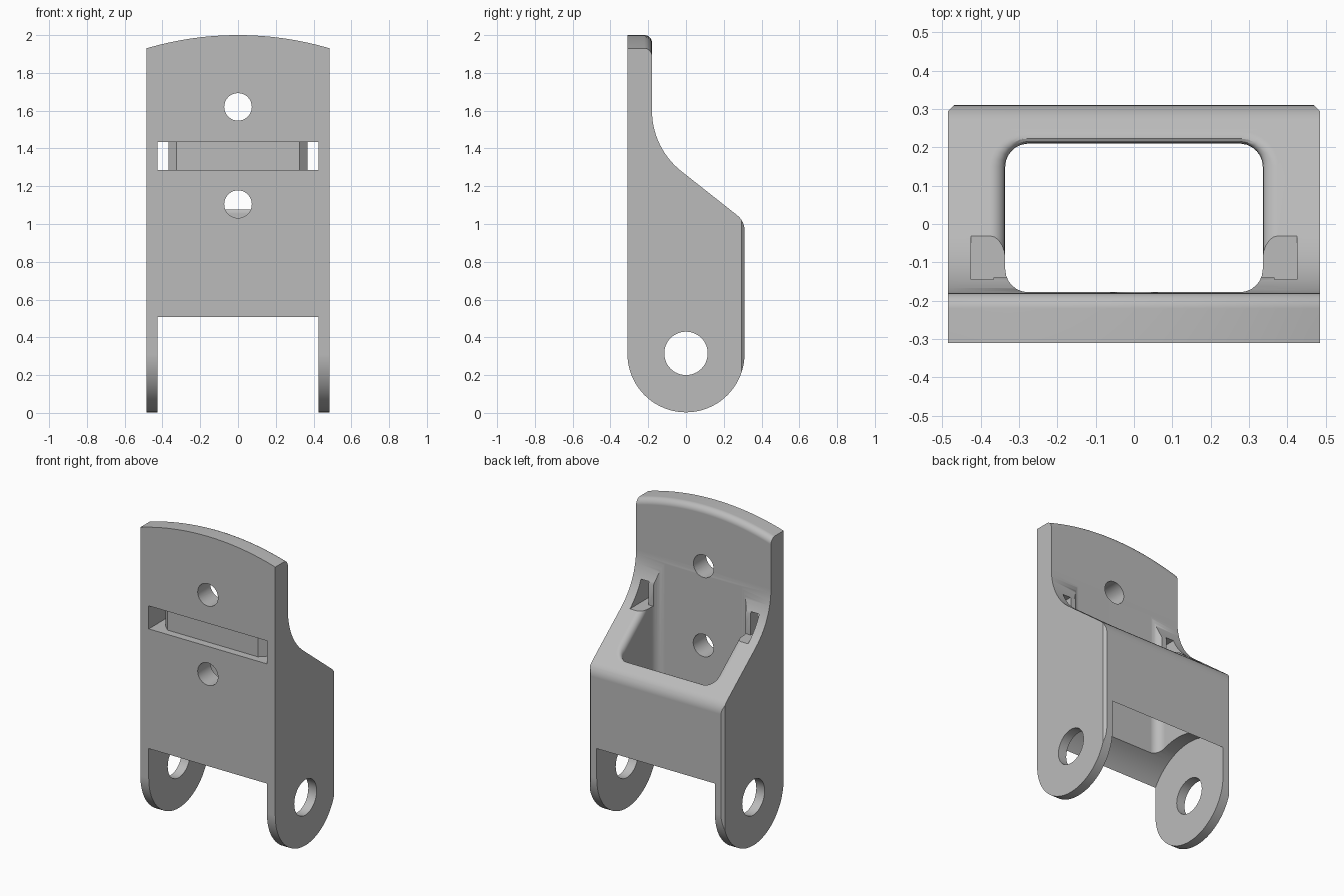
import bpy, bmesh
from math import sin, cos, radians, sqrt, asin

if "Cube" in bpy.data.objects:
    bpy.data.objects.remove(bpy.data.objects["Cube"], do_unlink=True)

grey = bpy.data.materials.new("plain_grey")
grey.use_nodes = True
grey.diffuse_color = (0.5, 0.5, 0.5, 1)
grey.node_tree.nodes["Principled BSDF"].inputs["Base Color"].default_value = (0.5, 0.5, 0.5, 1)

W, D, PLATE, PIVOT = 0.485, 0.31, -0.18, 0.313   # half width, half depth, plate back, pivot height
AXES = {"x": lambda a, b, c: (c, a, b), "y": lambda a, b, c: (a, c, b), "z": lambda a, b, c: (a, b, c)}


def arc(ca, cb, r, start, end, n):
    angles = [radians(start + (end - start) * i / n) for i in range(n + 1)]
    return [(ca + r * cos(t), cb + r * sin(t)) for t in angles]


def prism(name, outline, axis, lo, hi):
    """Extrude a 2D outline along an axis."""
    bm = bmesh.new()
    place = AXES[axis]
    face = bm.faces.new([bm.verts.new(place(a, b, lo)) for a, b in outline])
    ext = bmesh.ops.extrude_face_region(bm, geom=[face])
    step = place(0, 0, hi - lo)
    bmesh.ops.translate(bm, vec=step, verts=[v for v in ext["geom"] if isinstance(v, bmesh.types.BMVert)])
    bmesh.ops.recalc_face_normals(bm, faces=bm.faces)
    mesh = bpy.data.meshes.new(name)
    bm.to_mesh(mesh)
    bm.free()
    mesh.materials.append(grey)
    ob = bpy.data.objects.new(name, mesh)
    bpy.context.collection.objects.link(ob)
    return ob


def combine(ob, cutter, operation="DIFFERENCE"):
    mod = ob.modifiers.new("cut", "BOOLEAN")
    mod.operation, mod.solver, mod.object = operation, "EXACT", cutter
    bpy.context.view_layer.objects.active = ob
    bpy.ops.object.modifier_apply(modifier=mod.name)
    bpy.data.objects.remove(cutter, do_unlink=True)


def round_edges(ob, rule, radius):
    """Fillet the edges that a rule picks out."""
    bm = bmesh.new()
    bm.from_mesh(ob.data)
    bmesh.ops.remove_doubles(bm, verts=bm.verts, dist=0.0002)
    edges = [e for e in bm.edges if len(e.link_faces) == 2 and rule(e)]
    bmesh.ops.bevel(bm, geom=edges, offset=radius, segments=5, profile=0.5,
                    affect="EDGES", clamp_overlap=False)
    bm.to_mesh(ob.data)
    bm.free()


# Side profile: leg round, rounded shoulder, slope, concave sweep, tall plate
turn = 51.8
side = arc(0, PIVOT, D, 180, 360, 40)
side += arc(D - 0.1, 0.967, 0.1, 0, turn, 6)
side += arc(PLATE + 0.408, 1.6, 0.408, 180 + turn, 180, 14)
side += [(PLATE, 2.1), (-D, 2.1)]
bracket = prism("bracket", side, "x", -W, W)

# Crowned top edge
R = 1.715
half = asin(W / R) * 57.29578
crown = [(-W - 0.1, -0.1), (W + 0.1, -0.1), (W + 0.1, 1.9)]
crown += arc(0, 2 - R, R, 90 - half * 1.1, 90 + half * 1.1, 26) + [(-W - 0.1, 1.9)]
combine(bracket, prism("crown_tool", crown, "y", -1, 1), "INTERSECT")


def top_rear(e):
    a, b = (v.co for v in e.verts)
    return all(abs(p.y - PLATE) < 0.001 and p.z > 1.9 for p in (a, b)) and abs(a.x - b.x) > 0.005


round_edges(bracket, top_rear, 0.04)

# Chamfered rear corners
c = 0.016
plan = [(-W - 0.1, -1), (W + 0.1, -1), (W + 0.1, D - c - 0.1), (W, D - c), (W - c, D),
        (W - c - 0.1, D + 0.1), (c + 0.1 - W, D + 0.1), (c - W, D), (-W, D - c), (-W - 0.1, D - c - 0.1)]
combine(bracket, prism("chamfer_tool", plan, "z", -1, 3), "INTERSECT")

# Open pocket with rounded corners and a filleted rim
px, y0, y1, r = 0.336, PLATE + 0.002, 0.21, 0.06
pocket = []
for cx, cy, start in ((px - r, y1 - r, 0), (r - px, y1 - r, 90), (r - px, y0 + r, 180), (px - r, y0 + r, 270)):
    pocket += arc(cx, cy, r, start, start + 90, 6)
combine(bracket, prism("pocket_tool", pocket, "z", -1, 3))


def rim(e):
    mid = (e.verts[0].co + e.verts[1].co) / 2
    if mid.z < 0.9 or mid.y < y0 + r or mid.y > y1 + 0.01 or abs(mid.x) > px + 0.01:
        return False
    steep = sorted(abs(f.normal.z) for f in e.link_faces)
    return steep[0] < 0.01 and steep[1] > 0.2


round_edges(bracket, rim, 0.04)

# Round clearance between the legs
combine(bracket, prism("clearance_tool", arc(0, PIVOT, 0.366, 0, 355, 71), "x", -0.425, 0.425))

# Pivot hole through both legs, two screw holes through the plate
combine(bracket, prism("pivot_tool", arc(0, 0.315, 0.115, 0, 352.5, 47), "x", -1, 1))
for z in (1.62, 1.105):
    combine(bracket, prism("screw_tool", arc(0, z, 0.073, 0, 350, 35), "y", -1, 0))

# Strap slot: shallow across the front, passing out beside the core
right = [(0.425, -0.4), (0.425, 0.1), (0.33, 0.1), (0.33, -0.14), (0.367, -0.14), (0.367, -0.22), (0.325, -0.26)]
strap = right + [(-x, y) for x, y in reversed(right)]
combine(bracket, prism("strap_tool", strap, "z", 1.285, 1.435))

# Smooth shading with sharp edges kept
bpy.ops.object.select_all(action="DESELECT")
bracket.select_set(True)
bpy.context.view_layer.objects.active = bracket
bpy.ops.object.shade_smooth_by_angle(angle=radians(30))
weighted = bracket.modifiers.new("weighted", "WEIGHTED_NORMAL")
weighted.keep_sharp = True
